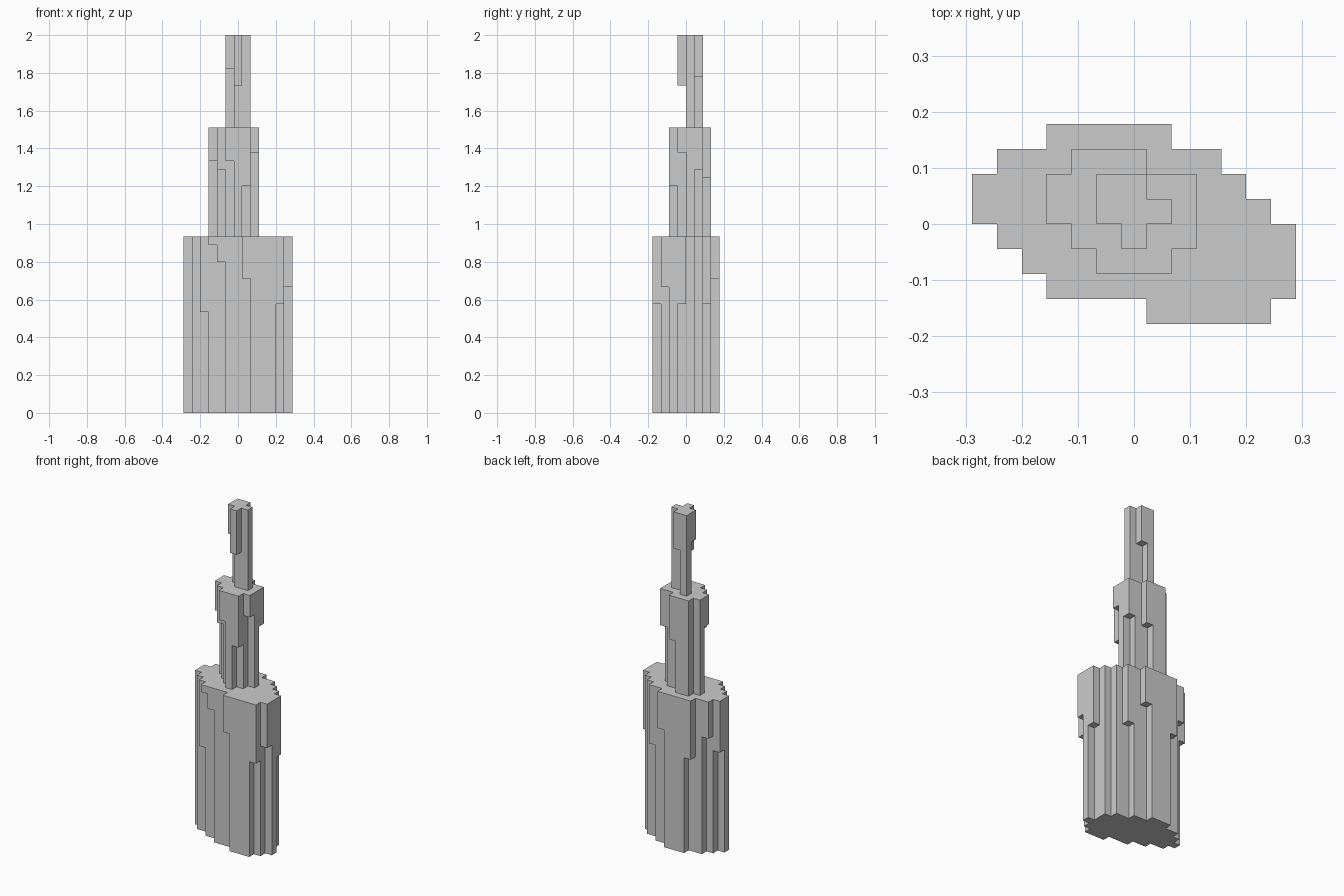
import bpy, bmesh

if "Cube" in bpy.data.objects:
    bpy.data.objects.remove(bpy.data.objects["Cube"])

U = 2 / 45          # block size: the tower is 45 blocks tall
NX, NY = 13, 8      # plan grid in blocks


def build_tier(name, bottom, top, first_row, rows, hanging):
    """rows: (first, last+1) column span per plan row, front to back.
    hanging: {(column, row): start layer} for columns that begin above the tier base."""
    start = {}
    for r, (a, b) in enumerate(rows, first_row):
        for c in range(a, b):
            start[c, r] = hanging.get((c, r), bottom)

    bm = bmesh.new()

    def quad(*pts):
        bm.faces.new([bm.verts.new(((x - NX / 2) * U, (y - NY / 2) * U, z * U))
                      for x, y, z in pts])

    for (x, y), s in start.items():
        # cap and underside
        quad((x, y, top), (x + 1, y, top), (x + 1, y + 1, top), (x, y + 1, top))
        quad((x, y, s), (x, y + 1, s), (x + 1, y + 1, s), (x + 1, y, s))
        # exposed side walls, counter-clockwise around the column
        ring = [(x, y), (x + 1, y), (x + 1, y + 1), (x, y + 1)]
        for i, (dx, dy) in enumerate([(0, -1), (1, 0), (0, 1), (-1, 0)]):
            p, q = ring[i], ring[(i + 1) % 4]
            for z in range(s, start.get((x + dx, y + dy), top)):
                quad((*p, z), (*q, z), (*q, z + 1), (*p, z + 1))

    # weld the blocks and merge flat areas into single faces
    bmesh.ops.remove_doubles(bm, verts=bm.verts, dist=U * 0.01)
    bmesh.ops.dissolve_limit(bm, angle_limit=0.01, verts=bm.verts, edges=bm.edges)
    mesh = bpy.data.meshes.new(name)
    bm.to_mesh(mesh)
    bm.free()
    obj = bpy.data.objects.new(name, mesh)
    bpy.context.collection.objects.link(obj)
    return obj


# Wide base tier
build_tier("lower_tier", 0, 21, 0,
           [(7, 12), (3, 13), (2, 13), (1, 13), (0, 12), (0, 11), (1, 10), (3, 8)],
           {(7, 0): 16, (11, 0): 13, (12, 1): 15, (3, 1): 20, (4, 1): 18,
            (2, 2): 12, (12, 3): 13, (0, 5): 14, (9, 6): 13, (1, 6): 16,
            (7, 7): 16, (3, 7): 13})

# Middle tier
build_tier("middle_tier", 21, 34, 2,
           [(5, 8), (4, 9), (3, 9), (3, 9), (4, 7)],
           {(7, 2): 27, (5, 2): 30, (8, 3): 31, (4, 3): 29, (3, 4): 30,
            (8, 5): 29, (6, 6): 28})

# Slim spire
build_tier("spire", 34, 45, 3,
           [(6, 7), (5, 8), (5, 7)],
           {(6, 3): 39, (5, 4): 41, (6, 5): 40})
